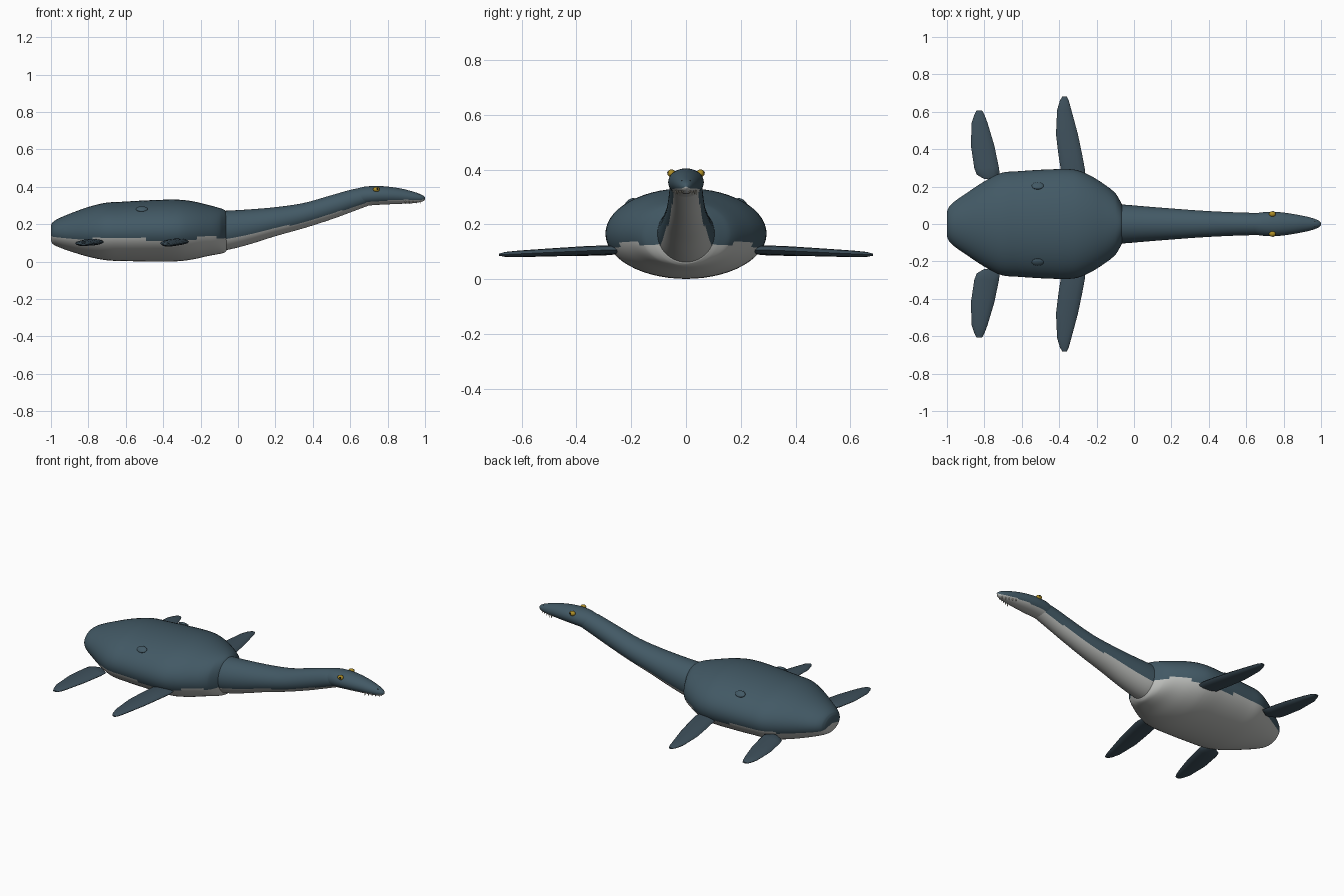
import bpy, bmesh, math
from mathutils import Vector

if "Cube" in bpy.data.objects:
    bpy.data.objects.remove(bpy.data.objects["Cube"])


def material(name, rgb):
    m = bpy.data.materials.new(name)
    m.diffuse_color = (*rgb, 1)
    m.use_nodes = True
    m.node_tree.nodes["Principled BSDF"].inputs["Base Color"].default_value = m.diffuse_color
    return m


BACK = material("slate blue skin", (0.055, 0.100, 0.130))
BELLY = material("pale grey belly", (0.52, 0.53, 0.51))
FIN = material("dark slate flipper", (0.048, 0.080, 0.105))
GOLD = material("gold eye", (0.42, 0.27, 0.02))
BLACK = material("black pupil", (0.008, 0.008, 0.008))
IVORY = material("ivory tooth", (0.55, 0.52, 0.42))


def finish(name, bm, mats, smooth=50):
    bmesh.ops.recalc_face_normals(bm, faces=bm.faces)
    me = bpy.data.meshes.new(name)
    bm.to_mesh(me)
    bm.free()
    for m in mats:
        me.materials.append(m)
    ob = bpy.data.objects.new(name, me)
    bpy.context.collection.objects.link(ob)
    bpy.context.view_layer.objects.active = ob
    ob.select_set(True)
    bpy.ops.object.shade_smooth_by_angle(angle=math.radians(smooth))
    ob.select_set(False)
    return ob


def refine(rows, steps):
    """Smoothly interpolate between stations."""
    out = []
    for i in range(len(rows) - 1):
        p0, p1 = rows[max(i - 1, 0)], rows[i]
        p2, p3 = rows[i + 1], rows[min(i + 2, len(rows) - 1)]
        h = p2[0] - p1[0]
        m1 = [(c - a) / (p2[0] - p0[0]) * h for a, c in zip(p0, p2)]
        m2 = [(c - a) / (p3[0] - p1[0]) * h for a, c in zip(p1, p3)]
        for s in range(steps):
            t = s / steps
            a, b = 2*t**3 - 3*t**2 + 1, t**3 - 2*t**2 + t
            c, d = -2*t**3 + 3*t**2, t**3 - t**2
            out.append([a*w + b*x + c*y + d*z for w, x, y, z in zip(p1, m1, p2, m2)])
    return out + [list(rows[-1])]


def skin_tube(name, rows, steps=4, n=56):
    """Elliptical loft along x; rows hold x, bottom, top, half width, colour line."""
    bm = bmesh.new()
    rings = []
    rows = refine(rows, steps)
    for x, lo, hi, w, line in rows:
        c, r = (lo + hi) / 2, (hi - lo) / 2
        rings.append([bm.verts.new((x, w * math.cos(2*math.pi*k/n),
                                    c + r * math.sin(2*math.pi*k/n))) for k in range(n)])
    for i in range(len(rings) - 1):
        line = (rows[i][4] + rows[i + 1][4]) / 2
        for k in range(n):
            q = (k + 1) % n
            f = bm.faces.new((rings[i][k], rings[i][q], rings[i+1][q], rings[i+1][k]))
            f.material_index = int(math.sin(2*math.pi*(k + 0.5)/n) < line)
    # End caps split along the colour line
    for ring, row in ((rings[0], rows[0]), (rings[-1], rows[-1])):
        mid = bm.verts.new((row[0], 0, (row[1] + row[2]) / 2))
        for k in range(n):
            f = bm.faces.new((ring[k], ring[(k + 1) % n], mid))
            f.material_index = int(math.sin(2*math.pi*(k + 0.5)/n) < row[4])
    return finish(name, bm, [BACK, BELLY])


# Broad oval body
skin_tube("body", [
    (-1.00, 0.110, 0.195, 0.065, -0.35), (-0.99, 0.094, 0.211, 0.090, -0.35),
    (-0.96, 0.078, 0.230, 0.120, -0.33), (-0.90, 0.056, 0.256, 0.162, -0.30),
    (-0.80, 0.026, 0.292, 0.228, -0.28), (-0.71, 0.008, 0.314, 0.273, -0.27),
    (-0.62, 0.003, 0.320, 0.282, -0.27), (-0.45, 0.001, 0.329, 0.292, -0.28),
    (-0.32, 0.002, 0.331, 0.291, -0.28), (-0.24, 0.012, 0.322, 0.262, -0.28),
    (-0.16, 0.030, 0.303, 0.213, -0.27), (-0.10, 0.041, 0.287, 0.165, -0.28),
    (-0.075, 0.047, 0.278, 0.125, -0.30), (-0.062, 0.058, 0.268, 0.100, -0.30)])

# Long rising neck
skin_tube("neck", [
    (-0.14, 0.055, 0.268, 0.106, -0.40), (-0.06, 0.062, 0.272, 0.104, -0.40),
    (0.06, 0.092, 0.279, 0.094, -0.42), (0.20, 0.136, 0.291, 0.083, -0.46),
    (0.35, 0.178, 0.313, 0.072, -0.50), (0.50, 0.226, 0.355, 0.064, -0.55),
    (0.62, 0.270, 0.388, 0.060, -0.60), (0.70, 0.300, 0.398, 0.057, -0.65)])

# Tapered head
skin_tube("head", [
    (0.64, 0.292, 0.392, 0.054, -0.60), (0.68, 0.298, 0.401, 0.062, -0.60),
    (0.74, 0.303, 0.404, 0.065, -0.60), (0.80, 0.306, 0.401, 0.061, -0.58),
    (0.87, 0.309, 0.391, 0.050, -0.50), (0.93, 0.312, 0.376, 0.038, -0.45),
    (0.97, 0.317, 0.363, 0.026, -0.40), (0.99, 0.323, 0.353, 0.016, -0.40),
    (1.00, 0.332, 0.344, 0.006, -0.40)])


def flipper(name, side, rows, n=12):
    """Thin paddle; rows hold y, rear x, front x, centre z, half thickness."""
    bm = bmesh.new()
    rings = []
    for y, xa, xb, z, t in rows:
        c, r = (xa + xb) / 2, (xb - xa) / 2
        rings.append([bm.verts.new((c + r * math.cos(2*math.pi*k/n), side * y,
                                    z + t * math.sin(2*math.pi*k/n))) for k in range(n)])
    for a, b in zip(rings, rings[1:]):
        for k in range(n):
            q = (k + 1) % n
            bm.faces.new((a[k], a[q], b[q], b[k]))
    bm.faces.new(rings[0])
    bm.faces.new(rings[-1])
    finish(name, bm, [FIN], 35)


def ball(name, loc, scale, mat, rot=0.0):
    bm = bmesh.new()
    bmesh.ops.create_uvsphere(bm, u_segments=20, v_segments=12, radius=1)
    ob = finish(name, bm, [mat])
    ob.location, ob.scale, ob.rotation_euler.x = loc, scale, rot


for side, label in ((-1, "right"), (1, "left")):
    # Paired flippers
    flipper("front_flipper_" + label, side, [
        (0.24, -0.385, -0.265, 0.107, 0.015), (0.29, -0.391, -0.262, 0.106, 0.017),
        (0.37, -0.404, -0.277, 0.103, 0.017), (0.48, -0.417, -0.300, 0.098, 0.015),
        (0.61, -0.411, -0.335, 0.092, 0.012), (0.66, -0.396, -0.349, 0.090, 0.009),
        (0.682, -0.383, -0.360, 0.089, 0.004)])
    flipper("rear_flipper_" + label, side, [
        (0.240, -0.800, -0.755, 0.105, 0.010), (0.265, -0.842, -0.718, 0.105, 0.016),
        (0.30, -0.854, -0.722, 0.103, 0.017), (0.42, -0.872, -0.747, 0.099, 0.015),
        (0.54, -0.868, -0.783, 0.095, 0.012), (0.585, -0.853, -0.800, 0.093, 0.009),
        (0.606, -0.842, -0.812, 0.092, 0.004)])
    # Low bumps on the back
    ball("back_bump_" + label, (-0.515, side * 0.204, 0.281), (0.032, 0.022, 0.010),
         BACK, -side * 0.6)
    # Eyes with pupils, and nostrils
    ball("eye_" + label, (0.74, side * 0.053, 0.386), (0.018, 0.015, 0.014), GOLD)
    ball("pupil_" + label, (0.744, side * 0.064, 0.388), (0.007, 0.0045, 0.007), BLACK)
    ball("nostril_" + label, (0.965, side * 0.014, 0.359), (0.006, 0.003, 0.003), BLACK)
    # Teeth hanging along the jaw
    bm = bmesh.new()
    for i in range(5):
        x = 0.895 + 0.02 * i
        y = side * (0.037 - 0.006 * i)
        ret = bmesh.ops.create_cone(bm, cap_ends=True, segments=6,
                                    radius1=0.0005, radius2=0.0035, depth=0.018)
        bmesh.ops.translate(bm, verts=ret["verts"],
                            vec=Vector((x, y, 0.315 + 0.001 * i)))
    finish("teeth_" + label, bm, [IVORY])
